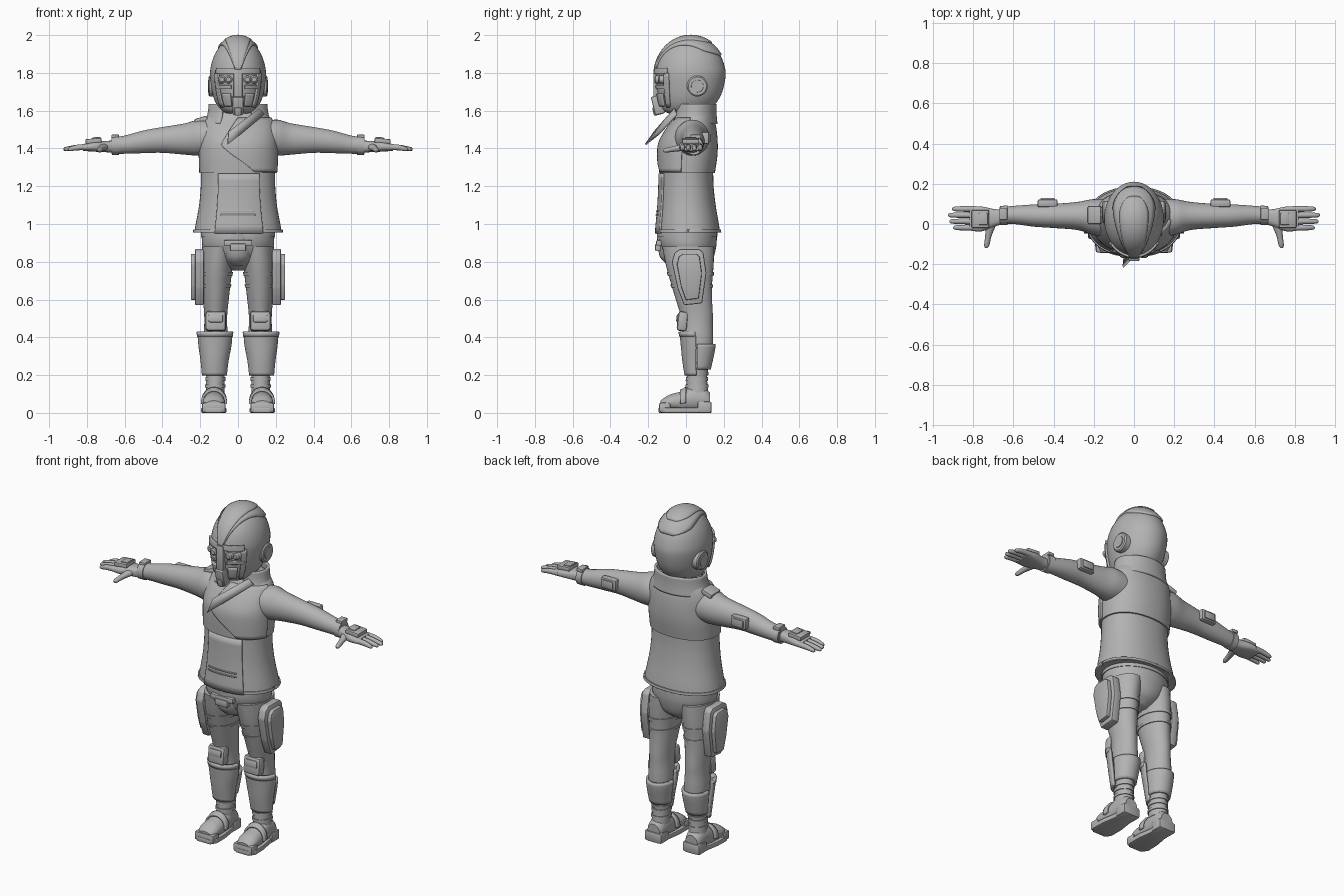
import bpy, bmesh
from math import sin, cos, radians, pi, sqrt, copysign
from mathutils import Vector, Matrix

if "Cube" in bpy.data.objects:
    bpy.data.objects.remove(bpy.data.objects["Cube"])

grey = bpy.data.materials.new("plain grey")
grey.use_nodes = True
grey.diffuse_color = (.45, .45, .45, 1)
grey.node_tree.nodes["Principled BSDF"].inputs["Base Color"].default_value = (.45, .45, .45, 1)


def finish(name, bm, mirror=False, thick=0, angle=35):
    """Turn a bmesh into a shaded object, optionally a thick shell or a mirrored pair."""
    bmesh.ops.recalc_face_normals(bm, faces=bm.faces)
    mesh = bpy.data.meshes.new(name)
    bm.to_mesh(mesh)
    bm.free()
    mesh.materials.append(grey)
    obj = bpy.data.objects.new(name, mesh)
    bpy.context.collection.objects.link(obj)
    bpy.ops.object.select_all(action='DESELECT')
    obj.select_set(True)
    bpy.context.view_layer.objects.active = obj
    bpy.ops.object.shade_smooth_by_angle(angle=radians(angle))
    if thick:
        solid = obj.modifiers.new("thickness", 'SOLIDIFY')
        solid.thickness, solid.offset = thick, 0
    if mirror:
        obj.modifiers.new("mirror", 'MIRROR').use_mirror_merge = False
    return obj


def refine(rings, steps=4):
    """Smooth a list of sections (position, centre, centre, radius, radius)."""
    r = [Vector(p) for p in rings]
    out = []
    for i in range(len(r) - 1):
        a, b, c, d = r[max(i - 1, 0)], r[i], r[i + 1], r[min(i + 2, len(r) - 1)]
        for k in range(steps):
            t = k / steps
            out.append(b + (c - a) * (t / 2) + (a * 2 - b * 5 + c * 4 - d) * (t * t / 2)
                       + (b * 3 - a - c * 3 + d) * (t ** 3 / 2))
    return out + [r[-1]]


def cut(rings, lo, hi, grow=.01, n=8):
    """Resample part of a body's sections, slightly enlarged, for bands and plates."""
    out = []
    for i in range(n + 1):
        t = lo + (hi - lo) * i / n
        k = next((j for j in range(len(rings) - 2) if rings[j + 1][0] >= t), len(rings) - 2)
        a, b = rings[k], rings[k + 1]
        s = a.lerp(b, (t - a[0]) / (b[0] - a[0]))
        out.append(Vector((t, s[1], s[2], s[3] + grow, s[4] + grow)))
    return out


def loft(name, rings, axis='Z', arc=None, n=32, power=2, mirror=False, thick=.016):
    """Skin sections along an axis; an arc in degrees gives an open shell."""
    bm = bmesh.new()
    rows = []
    for t, ca, cb, ra, rb in rings:
        lo, hi = (arc(t) if callable(arc) else arc) if arc else (0, 360)
        row = []
        for i in range(n + 1 if arc else n):
            g = radians(lo + (hi - lo) * i / n)
            a = ca + ra * copysign(abs(cos(g)) ** (2 / power), cos(g))
            b = cb + rb * copysign(abs(sin(g)) ** (2 / power), sin(g))
            co = {'X': (t, a, b), 'Y': (a, t, b), 'Z': (a, b, t)}[axis]
            row.append(bm.verts.new(co))
        rows.append(row)
    for p, q in zip(rows, rows[1:]):
        for i in range(n):
            j = i + 1 if arc else (i + 1) % n
            bm.faces.new((p[i], p[j], q[j], q[i]))
    if not arc:
        bm.faces.new(rows[0])
        bm.faces.new(rows[-1])
    return finish(name, bm, mirror, thick if arc else 0)


def box(name, loc, size, bevel=.008, tilt=0, axis='X', mirror=False):
    bm = bmesh.new()
    bmesh.ops.create_cube(bm, size=1)
    bmesh.ops.scale(bm, vec=size, verts=bm.verts)
    bmesh.ops.bevel(bm, geom=bm.edges[:], offset=bevel, segments=2, affect='EDGES', profile=.5)
    bmesh.ops.transform(bm, matrix=Matrix.Translation(loc) @ Matrix.Rotation(radians(tilt), 4, axis),
                        verts=bm.verts)
    return finish(name, bm, mirror)


def prism(name, outline, lo, hi, axis, bevel=.008, mirror=False):
    """Extrude an outline along X (y, z points) or Z (x, y points)."""
    bm = bmesh.new()
    place = (lambda a, b, h: (h, a, b)) if axis == 'X' else (lambda a, b, h: (a, b, h))
    base = bm.faces.new([bm.verts.new(place(a, b, lo)) for a, b in outline])
    top = bmesh.ops.extrude_face_region(bm, geom=[base])["geom"]
    shift = Vector(place(0, 0, hi - lo))
    bmesh.ops.translate(bm, vec=shift, verts=[v for v in top if isinstance(v, bmesh.types.BMVert)])
    bmesh.ops.bevel(bm, geom=bm.edges[:], offset=bevel, segments=2, affect='EDGES', profile=.5)
    return finish(name, bm, mirror)


# Helmet: a rounded jaw below an ellipsoid dome
HR = (.148, .185, .203)
HC = Vector((0, .025, 1.785))
dome = [(HC.z + HR[2] * sin(radians(k)), 0, HC.y, HR[0] * cos(radians(k)), HR[1] * cos(radians(k)))
        for k in (0, 15, 30, 45, 58, 70, 80, 87)]
helmet = refine([(1.585, 0, 0, .06, .09), (1.6, 0, 0, .09, .12), (1.64, 0, .01, .118, .15),
                 (1.7, 0, .02, .137, .172)] + dome)
loft("helmet", helmet, n=48)


def crest(name, width, scale, start, end):
    """Raised strip that runs over the dome from brow to back."""
    bm = bmesh.new()
    rows = []
    for i in range(25):
        f = i / 24
        t = radians(start + (end - start) * f)
        w = width * (.18 + .82 * min(1, sin(min(f * 1.3, 1) * pi / 2))) * sqrt(max(.1, 1 - max(0, f - .75) ** 2 * 14))
        row = []
        for j in range(13):
            x = w * (j / 6 - 1)
            k = scale * sqrt(1 - (x / HR[0]) ** 2)
            row.append(bm.verts.new(HC + Vector((x, -HR[1] * cos(t) * k, HR[2] * sin(t) * k))))
        rows.append(row)
    for p, q in zip(rows, rows[1:]):
        for j in range(12):
            bm.faces.new((p[j], p[j + 1], q[j + 1], q[j]))
    finish(name, bm, thick=.018)


crest("outer_crest", .1, 1.0, 12, 148)
crest("inner_crest", .068, 1.025, 8, 125)
loft("ear_disc", [(.11, .06, 1.73, .055, .055), (.15, .06, 1.73, .055, .055),
                  (.156, .06, 1.73, .048, .048)], 'X', mirror=True)
loft("ear_cap", [(.15, .06, 1.73, .034, .034), (.16, .06, 1.73, .032, .032)], 'X', mirror=True)

# Face: brow, lenses, cheek frames and breather
loft("brow", cut(helmet, 1.795, 1.825, .004), arc=(222, 318), thick=.014)
loft("cheek_top", cut(helmet, 1.715, 1.735, .004), arc=(284, 318), mirror=True, thick=.014)
loft("cheek_side", cut(helmet, 1.62, 1.8, .004), arc=(312, 322), n=6, mirror=True, thick=.014)
loft("cheek_plate", cut(helmet, 1.625, 1.69, .006), arc=(286, 306), n=8, mirror=True, thick=.014)
for label, x, y in (("inner", .05, -.15), ("outer", .085, -.128)):
    loft(label + "_lens", [(y - .018, x, 1.765, .012, .012), (y - .012, x, 1.765, .02, .02),
                           (y + .03, x, 1.765, .022, .022)], 'Y', n=20, mirror=True)
box("nose_bar", (0, -.158, 1.74), (.045, .03, .16), .006)
box("breather", (0, -.148, 1.63), (.056, .055, .1), .008, 14)
box("breather_tip", (0, -.15, 1.6), (.036, .05, .045), .006, 14)

# Neck, jacket and collar
loft("neck", [(1.5, 0, .045, .1, .08), (1.66, 0, .04, .09, .08)])
upper = refine([(1.27, 0, .005, .205, .148), (1.36, 0, .01, .208, .156), (1.43, 0, .014, .206, .154),
                (1.5, 0, .03, .198, .132), (1.55, 0, .044, .18, .108), (1.59, 0, .05, .145, .095),
                (1.61, 0, .05, .1, .08)])
lower = refine([(.955, 0, .012, .232, .168), (1.0, 0, .011, .224, .163), (1.1, 0, .007, .206, .15),
                (1.2, 0, .004, .197, .142), (1.29, 0, .004, .196, .14)])
loft("jacket_upper", upper, power=2.2, n=48)
loft("jacket_lower", lower, power=2.2, n=48)
loft("jacket_hem", cut(lower, .955, .97, .003), arc=(0, 360), power=2.2, n=48, thick=.008)
loft("front_panel", cut(lower, .95, 1.268, .003), arc=(241, 302), power=2.2, thick=.012)
for z in (1.045, 1.065):
    loft("pocket_slit", cut(lower, z, z + .007, .009, 2), arc=(248, 292), power=2.2, thick=.008)
loft("wrap_panel", cut(upper, 1.275, 1.56, .002, 14), power=2.2, thick=.01,
     arc=lambda z: (293 - 46 * min(1, (z - 1.275) / .14) + max(0, z - 1.42) * 160, 350))
loft("collar", refine([(1.53, 0, .04, .172, .12), (1.58, 0, .047, .155, .108), (1.635, 0, .05, .148, .104)]),
     arc=(-62, 238), n=40, thick=.014)
bm = bmesh.new()
flap = [(-.055, -.214, 1.42), (-.05, -.165, 1.49), (.11, -.06, 1.61), (.14, -.05, 1.58), (.02, -.14, 1.48)]
bm.faces.new([bm.verts.new(p) for p in flap])
finish("lapel_flap", bm, thick=.01)
box("shoulder_pad", (-.195, .045, 1.55), (.07, .09, .03), .008, -18, 'Y')

# Arms and cuffs
arm = refine([(.14, .03, 1.455, .095, .09), (.21, .035, 1.457, .088, .095), (.28, .04, 1.45, .07, .083),
              (.4, .04, 1.445, .06, .068), (.5, .042, 1.435, .055, .06), (.6, .045, 1.42, .045, .048),
              (.67, .042, 1.415, .042, .044)])
loft("arm", arm, 'X', mirror=True)
loft("cuff", cut(arm, .63, .668, .005), 'X', mirror=True)
box("cuff_clasp", (.65, .05, 1.463), (.04, .06, .02), .005, mirror=True)
box("elbow_pad", (.43, .103, 1.455), (.1, .04, .065), .01, mirror=True)
box("elbow_pad_face", (.43, .12, 1.455), (.07, .02, .045), .006, mirror=True)

# Hands
loft("palm", refine([(.65, .035, 1.41, .034, .032), (.7, .03, 1.41, .045, .03), (.76, .025, 1.41, .062, .027),
                     (.82, .028, 1.405, .06, .018)]), 'X', power=2.6, mirror=True)
box("hand_plate", (.765, .025, 1.44), (.085, .09, .025), .006, 5, 'Y', True)
box("hand_plate_top", (.75, .025, 1.452), (.045, .06, .016), .005, 5, 'Y', True)
for i, tip in enumerate((.9, .918, .925, .905)):
    y = -.018 + i * .031
    loft("finger", refine([(.79, y, 1.408, .015, .016), (.85, y, 1.405, .014, .015),
                           (tip - .012, y, 1.397, .011, .011), (tip, y, 1.395, .004, .004)]),
         'X', n=12, mirror=True)
loft("thumb", refine([(-.12, .735, 1.388, .005, .005), (-.106, .733, 1.39, .013, .012),
                      (-.06, .725, 1.398, .016, .015), (0, .71, 1.408, .026, .02)]), 'Y', n=12, mirror=True)

# Hips and belt flap
hips = refine([(.755, 0, .02, .05, .06), (.8, 0, .02, .13, .115), (.87, 0, .012, .184, .146),
               (.93, 0, .008, .192, .155), (1.0, 0, .01, .19, .148)])
loft("hips", hips, n=40)
loft("belt", cut(hips, .935, .96, .004), n=40)
loft("groin_guard", refine([(.78, 0, -.03, .045, .06), (.83, 0, -.06, .075, .08), (.95, 0, -.06, .085, .095)]))
box("belt_flap", (0, -.143, .9), (.15, .03, .03), .006)
box("belt_pouch", (0, -.148, .876), (.085, .03, .04), .006)

# Legs with straps
leg = refine([(.1, .122, .06, .05, .058), (.19, .12, .058, .048, .054), (.26, .12, .065, .055, .06),
              (.34, .118, .068, .064, .074), (.4, .118, .062, .065, .082), (.46, .118, .06, .061, .082),
              (.52, .118, .056, .061, .086), (.6, .117, .042, .068, .096), (.68, .115, .03, .075, .108),
              (.78, .11, .02, .083, .126), (.88, .1, .012, .09, .138)])
loft("leg", leg, mirror=True)
for z, h in ((.725, .022), (.665, .014), (.17, .02), (.2, .016), (.135, .016)):
    loft("leg_strap", cut(leg, z, z + h, .005, 2), mirror=True)
loft("calf_guard", cut(leg, .23, .365, .006), arc=(-5, 185), mirror=True, thick=.014)

# Leg armour
shin = refine([(.2, .125, .05, .058, .05), (.28, .124, .048, .067, .06), (.36, .122, .048, .08, .068),
               (.425, .122, .045, .085, .072)])
loft("shin_guard", shin, arc=(175, 365), mirror=True)
loft("shin_rim", cut(shin, .405, .43, .004, 2), arc=(180, 360), mirror=True)
box("knee_pad", (.118, -.018, .485), (.11, .055, .105), .016, -6, mirror=True)
box("knee_ridge", (.118, -.036, .5), (.08, .03, .045), .01, -6, mirror=True)
pad = [(-.06, .85), (-.03, .868), (.07, .868), (.092, .85), (.108, .74), (.085, .58), (-.01, .57),
       (-.045, .66), (-.075, .8)]
prism("thigh_pad", pad, .18, .228, 'X', .008, True)
inset = [(y * .72 + .006, z * .82 + .13) for y, z in pad]
prism("thigh_pad_plate", inset, .22, .25, 'X', .006, True)

# Boots: sole, heel and toe blocks under a rounded upper
foot = refine([(-.135, .128, .045, .04, .02), (-.09, .128, .055, .058, .04), (-.02, .127, .06, .056, .055),
               (.04, .125, .075, .054, .07), (.1, .125, .07, .05, .06), (.128, .125, .06, .04, .045)])
loft("boot", foot, 'Y', mirror=True)
sole = [(.085, -.145), (.17, -.145), (.195, -.11), (.192, -.03), (.178, .05), (.178, .115), (.16, .135),
        (.09, .135), (.074, .115), (.074, .05), (.062, -.03), (.062, -.11)]
prism("sole", sole, 0, .028, 'Z', .005, True)
box("heel_block", (.126, .098, .03), (.112, .075, .06), .01, mirror=True)
box("toe_cap", (.128, -.112, .028), (.125, .06, .052), .01, mirror=True)
loft("instep_strap", cut(foot, -.03, 0, .006, 3), 'Y', arc=(-10, 190), mirror=True, thick=.012)
